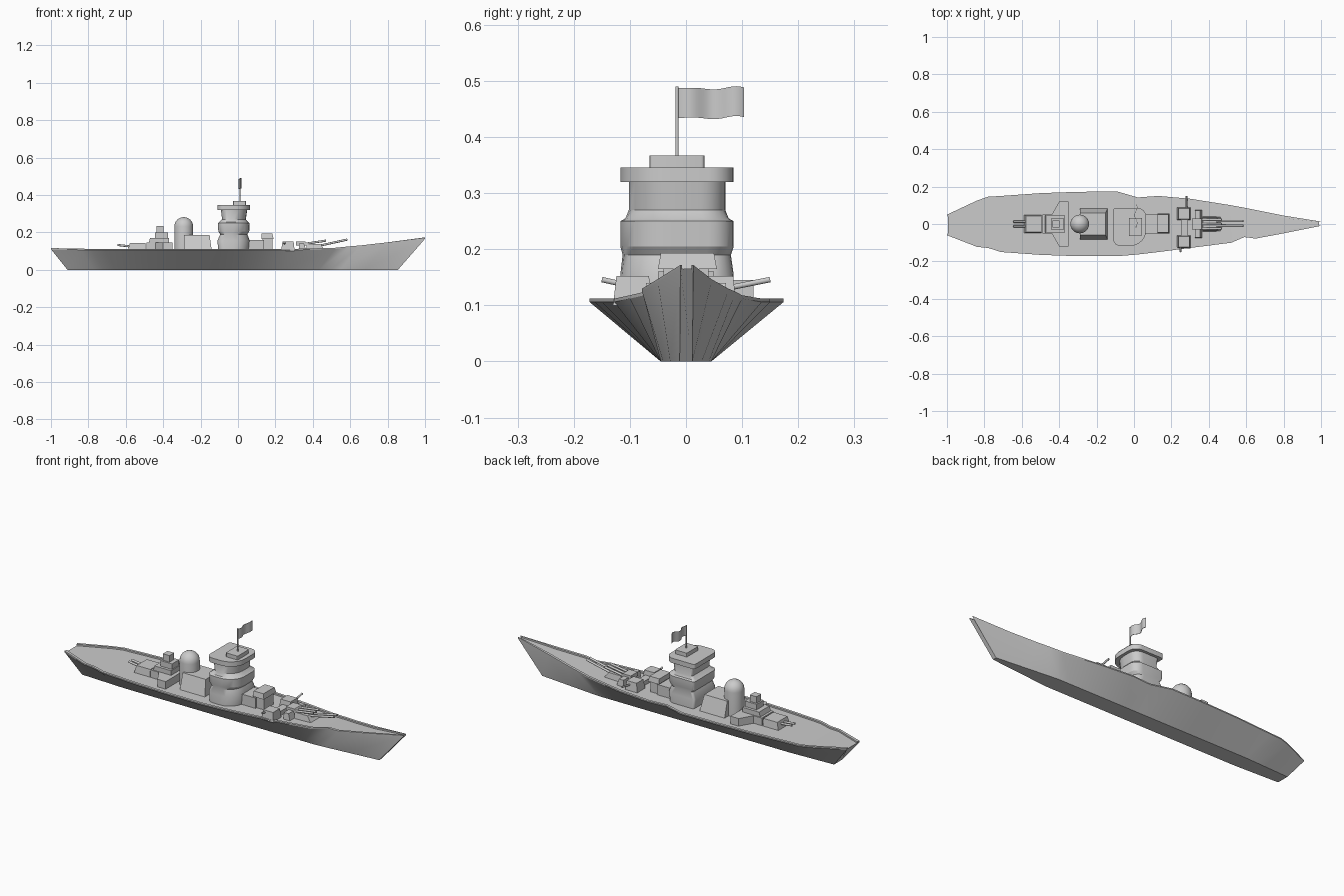
import bpy, math
from mathutils import Vector

if "Cube" in bpy.data.objects:
    bpy.data.objects.remove(bpy.data.objects["Cube"])


def mesh(name, verts, faces, smooth=None):
    me = bpy.data.meshes.new(name)
    me.from_pydata(verts, [], faces)
    ob = bpy.data.objects.new(name, me)
    bpy.context.collection.objects.link(ob)
    if smooth:
        bpy.ops.object.select_all(action='DESELECT')
        ob.select_set(True)
        bpy.context.view_layer.objects.active = ob
        bpy.ops.object.shade_smooth_by_angle(angle=math.radians(smooth))
    return ob


def loft(name, rings, smooth=None):
    """Skin equal-length closed rings and cap both ends."""
    n = len(rings[0])
    verts = [v for r in rings for v in r]
    faces = [(k * n + i, k * n + (i + 1) % n, (k + 1) * n + (i + 1) % n, (k + 1) * n + i)
             for k in range(len(rings) - 1) for i in range(n)]
    faces += [tuple(reversed(range(n))), tuple(range(len(verts) - n, len(verts)))]
    return mesh(name, verts, faces, smooth)


def rect(x0, x1, y0, y1, z):
    return [(x0, y0, z), (x1, y0, z), (x1, y1, z), (x0, y1, z)]


def box(name, x0, x1, y0, y1, z0, z1, back=0, front=0, side=0):
    """Box whose top edges can be pulled inwards."""
    return loft(name, [rect(x0, x1, y0, y1, z0),
                       rect(x0 + back, x1 - front, y0 + side, y1 - side, z1)])


def rod(name, a, b, r, n=10):
    a, b = Vector(a), Vector(b)
    q = (b - a).to_track_quat('Z', 'Y')
    ring = [q @ Vector((r * math.cos(t), r * math.sin(t), 0))
            for t in (2 * math.pi * i / n for i in range(n))]
    return loft(name, [[p + v for v in ring] for p in (a, b)], 40)


def rounded(x0, x1, y0, y1, z, radii, steps=6):
    """Rounded rectangle; radii start at the x0,y0 corner, anticlockwise."""
    pts = []
    corners = [(x0, y0, 1, 1), (x1, y0, -1, 1), (x1, y1, -1, -1), (x0, y1, 1, -1)]
    for k, ((cx, cy, sx, sy), r) in enumerate(zip(corners, radii)):
        for i in range(steps + 1):
            t = math.pi + (k + i / steps) * math.pi / 2
            pts.append((cx + sx * r + r * math.cos(t), cy + sy * r + r * math.sin(t), z))
    return pts


# Hull: stations of x, port y, starboard y, rim z
stations = [(-1, .05, -.06, .116), (-.84, .125, -.122, .113), (-.78, .146, -.128, .112),
            (-.71, .15, -.15, .112), (-.5, .165, -.165, .112), (-.3, .172, -.172, .112),
            (-.09, .174, -.172, .112), (.02, .142, -.163, .112), (.13, .15, -.15, .112),
            (.3, .135, -.128, .112), (.52, .10, -.10, .118), (.59, .087, -.07, .125),
            (.65, .075, -.078, .13), (.8, .045, -.05, .147), (1, .013, -.01, .172)]


def hull_ring(x, p, s, z):
    bx = -.912 + (x + 1) / 2 * 1.767
    bw = .045 * min(1, .75 + .25 * (x + 1) / .3, .25 + .75 * (1 - x) / .4)
    inset = min(.014, p * .3, -s * .3)
    end = .006 if x == -1 else -.012 if x == 1 else 0
    return [(bx, -bw, 0), (x, s, z - .006), (x, s, z), (x + end, s + inset, z),
            (x + end, s + inset, z - .008), (x + end, p - inset, z - .008),
            (x + end, p - inset, z), (x, p, z), (x, p, z - .006), (bx, bw, 0)]


loft("hull", [hull_ring(*s) for s in stations], 25)

# Bridge tower
R = (.035, .085, .045, .012)
levels = [(-.105, .058, -.117, .085, .10), (-.11, .063, -.117, .085, .155),
          (-.095, .05, -.113, .08, .19), (-.105, .06, -.117, .085, .205),
          (-.108, .062, -.117, .085, .25), (-.10, .054, -.108, .076, .255),
          (-.085, .042, -.102, .07, .27), (-.092, .05, -.102, .07, .325)]
loft("bridge_tower", [rounded(*l, R) for l in levels], 30)
loft("bridge_cap", [rounded(-.11, .065, -.117, .085, z, R) for z in (.32, .346)], 30)
loft("bridge_roof", [rounded(-.028, .043, -.065, .033, z, (.006,) * 4, 3) for z in (.345, .367)], 30)

# Mast and waving flag
rod("mast", (.01, -.016, .36), (.01, -.016, .49), .003)
rings = []
for i in range(19):
    t = i / 18
    y, x = -.015 + .118 * t, .01 + .007 * math.sin(t * 9)
    dz = .004 * math.sin(t * 9) * t
    rings.append([(x - .001, y, .434 + dz), (x + .001, y, .434 + dz),
                  (x + .001, y, .487 + dz), (x - .001, y, .487 + dz)])
loft("flag", rings, 40)

# Forward bridge block
box("bridge_step", .05, .14, -.05, .05, .10, .16)
box("lookout_post", .13, .185, -.04, .04, .10, .17)
box("lookout_cabin", .125, .19, -.05, .055, .165, .193, front=.006, side=.005)

# Aft deckhouse with raked top
box("aft_deckhouse", -.29, -.14, -.085, .085, .10, .187, front=.012, side=.025)

# Radar dome on a drum
dome = []
prof = [(.05, .10), (.05, .232)] + [(.05 * math.cos(a), .232 + .05 * math.sin(a))
                                   for a in (math.radians(15 * k) for k in range(1, 6))] + [(.002, .282)]
for r, z in prof:
    dome.append([(-.29 + r * math.cos(2 * math.pi * i / 24), r * math.sin(2 * math.pi * i / 24), z)
                 for i in range(24)])
loft("radar_dome", dome, 40)

# Stern deckhouse: trapezoid base, tower and hut
loft("stern_base", [[(-.49, -.05, z), (-.44, -.05, z), (-.40, -.12, z), (-.35, -.12, z),
                     (-.35, .12, z), (-.40, .12, z), (-.44, .05, z), (-.49, .05, z)]
                    for z in (.10, .145)])
box("stern_step", -.49, -.37, -.045, .045, .10, .17, back=.02)
box("stern_tower", -.445, -.375, -.03, .03, .14, .20)
box("stern_hut", -.437, -.397, -.02, .02, .195, .235)

# Rear main turret
box("rear_turret", -.59, -.495, -.05, .05, .10, .143, back=.012, side=.006)
for y in (-.012, .012):
    rod("rear_barrel", (-.55, y, .122), (-.645, y, .133), .006)

# Side turrets, one on each beam
for s, y0, y1 in ((1, .02, .09), (-1, -.13, -.06)):
    box("side_turret", .23, .303, y0, y1, .10, .152, back=.008, front=.006, side=.006)
    x, root = (.28, .06) if s > 0 else (.248, -.07)
    rod("side_barrel", (x, root, .128), (x, s * .15, .146), .005)
box("turret_bridge", .25, .29, -.07, .03, .10, .128)

# Forward main turrets with stepped shields
box("turret_shield", .325, .365, -.075, .075, .10, .14, front=.012, side=.004)
box("upper_turret", .31, .375, -.03, .03, .13, .152, front=.015)
box("forward_turret", .365, .47, -.04, .04, .10, .138, front=.03, side=.006)
for y in (-.024, 0, .024):
    rod("upper_barrel", (.35, y, .138), (.47, y, .156), .006)
for y in (-.01, .016):
    rod("forward_barrel", (.44, y, .13), (.585, y, .162), .006)
